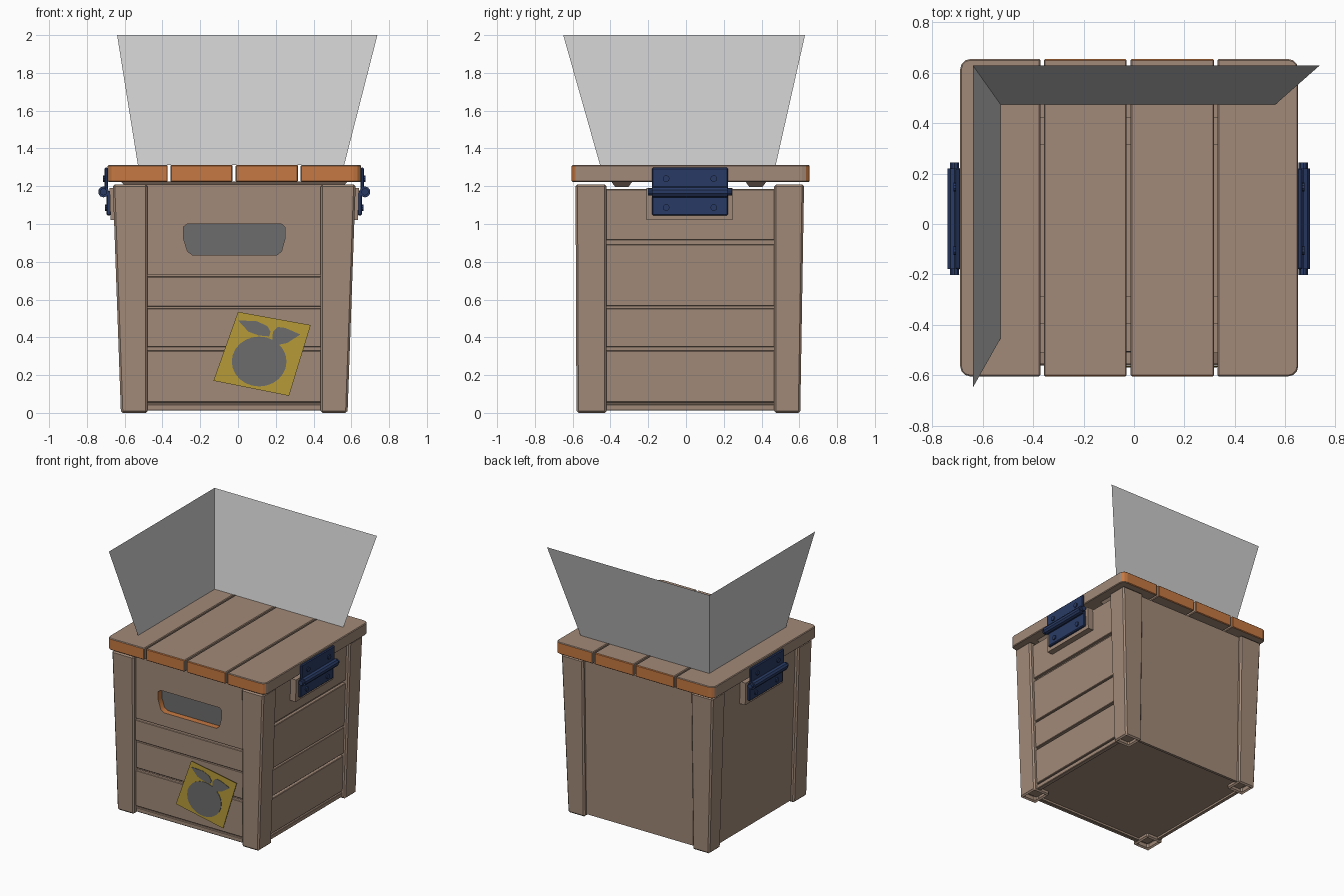
import bpy, bmesh, math
from mathutils import Matrix

if "Cube" in bpy.data.objects:
    bpy.data.objects.remove(bpy.data.objects["Cube"])

CX = -0.02      # middle of the crate in x
H = 1.21        # height of the walls


def mat(name, rgb):
    m = bpy.data.materials.new(name)
    m.diffuse_color = (*rgb, 1)
    m.use_nodes = True
    m.node_tree.nodes["Principled BSDF"].inputs["Base Color"].default_value = m.diffuse_color
    return m


BROWN = mat("weathered wood", (0.36, 0.255, 0.19))
ORANGE = mat("fresh cut wood", (0.56, 0.19, 0.055))
BLUE = mat("blue metal", (0.022, 0.043, 0.13))
YELLOW = mat("label yellow", (0.47, 0.33, 0.04))
LIGHT = mat("light grey sheet", (0.61, 0.61, 0.61))
DARK = mat("dark grey", (0.15, 0.15, 0.15))


def add(name, mesh, *mats):
    ob = bpy.data.objects.new(name, mesh)
    bpy.context.collection.objects.link(ob)
    mesh.materials.clear()
    for m in mats:
        mesh.materials.append(m)
    return ob


def frustum(name, bottom, top, z0, z1, mats, rule=None, bevel=0.0, hollow=False):
    """Box between two rectangles (x0, x1, y0, y1); rule picks faces for the second material."""
    bm = bmesh.new()
    rings = []
    for (x0, x1, y0, y1), z in ((bottom, z0), (top, z1)):
        x0, x1, y0, y1 = min(x0, x1), max(x0, x1), min(y0, y1), max(y0, y1)
        rings.append([bm.verts.new(p) for p in
                      ((x0, y0, z), (x1, y0, z), (x1, y1, z), (x0, y1, z))])
    a, b = rings
    base = bm.faces.new(a[::-1])
    bm.faces.new(b)
    for i in range(4):
        j = (i + 1) % 4
        bm.faces.new((a[i], a[j], b[j], b[i]))
    bm.normal_update()
    if rule:
        for f in bm.faces:
            f.material_index = int(rule(f.normal))
    if hollow:      # recess in the foot
        bmesh.ops.inset_region(bm, faces=[base], thickness=0.03)
        rim = bmesh.ops.extrude_face_region(bm, geom=[base])
        verts = [g for g in rim["geom"] if isinstance(g, bmesh.types.BMVert)]
        bmesh.ops.translate(bm, vec=(0, 0, 0.05), verts=verts)
        if base.is_valid:
            bm.faces.remove(base)
    me = bpy.data.meshes.new(name)
    bm.to_mesh(me)
    bm.free()
    ob = add(name, me, *mats)
    if bevel:
        mod = ob.modifiers.new("soft edge", "BEVEL")
        mod.width, mod.segments, mod.limit_method = bevel, 1, "ANGLE"
        mod.angle_limit = math.radians(50)
    return ob


def box(name, x0, x1, y0, y1, z0, z1, mats, **kw):
    return frustum(name, (x0, x1, y0, y1), (x0, x1, y0, y1), z0, z1, mats, **kw)


def cutout(name, loops, y, depth, *mats):
    """Upright board facing the front, from outlines in x and z; inner outlines become holes."""
    cu = bpy.data.curves.new(name, "CURVE")
    cu.dimensions, cu.fill_mode, cu.extrude = "2D", "BOTH", depth / 2
    for pts in loops:
        sp = cu.splines.new("POLY")
        sp.points.add(len(pts) - 1)
        for p, (x, z) in zip(sp.points, pts):
            p.co = (x, z, 0, 1)
        sp.use_cyclic_u = True
    tmp = bpy.data.objects.new(name, cu)
    bpy.context.collection.objects.link(tmp)
    dg = bpy.context.evaluated_depsgraph_get()
    me = bpy.data.meshes.new_from_object(tmp.evaluated_get(dg))
    bpy.data.objects.remove(tmp)
    me.transform(Matrix.Translation((0, y + depth / 2, 0)) @ Matrix.Rotation(math.pi / 2, 4, "X"))
    return add(name, me, *mats)


def wall_x(z):
    return 0.575 + 0.04 * z / H     # half width of the tapered body at height z


# Corner posts with hollow feet and fresh cut tops
for side, sn in ((-1, "left"), (1, "right")):
    for yo0, yo1, yi, fn in ((-0.58, -0.585, -0.42, "front"), (0.605, 0.625, 0.467, "back")):
        xi = CX + side * 0.458
        frustum(f"{fn}_{sn}_post", (CX + side * 0.60, xi, yo0, yi),
                (CX + side * 0.643, xi, yo1, yi), 0, H, (BROWN, ORANGE),
                rule=lambda n: n.z > 0.9, bevel=0.012, hollow=True)

# Plain back and left walls
frustum("back_wall", (-0.5, 0.46, 0.56, 0.58), (-0.5, 0.46, 0.58, 0.6), 0.015, 1.2, (BROWN,))
frustum("left_wall", (CX - 0.575, CX - 0.55, -0.44, 0.48),
        (CX - 0.613, CX - 0.59, -0.44, 0.48), 0.015, 1.185, (BROWN,))

# Planked right wall on a thin backing
frustum("right_backing", (CX + 0.54, CX + 0.55, -0.44, 0.48),
        (CX + 0.575, CX + 0.59, -0.44, 0.48), 0.015, 1.18, (BROWN,))
for i, (z0, z1) in enumerate(((0.012, 0.046), (0.056, 0.33), (0.348, 0.553), (0.565, 0.892), (0.915, 1.185))):
    a, b = CX + wall_x(z0), CX + wall_x(z1)
    frustum(f"right_plank_{i}", (a - 0.03, a, -0.44, 0.48), (b - 0.03, b, -0.44, 0.48),
            z0, z1, (BROWN,), bevel=0.004)

# Planked front wall, lower planks alternating slightly in depth
box("front_backing", -0.5, 0.46, -0.53, -0.515, 0.015, 0.75, (BROWN,))
for i, (z0, z1, y) in enumerate(((0.012, 0.046, -0.55), (0.056, 0.33, -0.553),
                                 (0.348, 0.553, -0.55), (0.563, 0.722, -0.562))):
    box(f"front_plank_{i}", -0.5, 0.46, y, -0.52, z0, z1, (BROWN,), bevel=0.004)

# Top front plank with the hand hole, and the dark sheet behind it
hole = [(-.268, 1.0), (.23, 1.0), (.248, .985), (.248, .92), (.23, .855),
        (.205, .835), (-.24, .835), (-.267, .855), (-.288, .92), (-.288, .985)]
plank = cutout("handle_plank", [[(-.5, .732), (.46, .732), (.46, H), (-.5, H)], hole],
               -0.555, 0.045, BROWN, ORANGE)
for f in plank.data.polygons:
    c = f.center
    f.material_index = int(abs(f.normal.y) < 0.5 and 0.8 < c.z < 1.05 and abs(c.x) < 0.35)
box("handle_backing", -0.32, 0.28, -0.509, -0.505, 0.8, 1.03, (DARK,))

# Floor
box("floor", CX - 0.56, CX + 0.56, -0.54, 0.57, 0.03, 0.05, (BROWN,))

# Lid planks with fresh cut ends and chamfered outer corners
lid = ((-0.69, -0.372), (-0.358, -0.029), (-0.013, 0.318), (0.332, 0.652))
for i, (x0, x1) in enumerate(lid):
    corner = {0: -1, 3: 1}.get(i)
    ob = box(f"lid_plank_{i}", x0, x1, -0.605, 0.655, 1.223, 1.312, (BROWN, ORANGE))
    bm = bmesh.new()
    bm.from_mesh(ob.data)
    if corner:
        outer = [e for e in bm.edges if abs(e.verts[0].co.z - e.verts[1].co.z) > 0.05
                 and (e.verts[0].co.x - (x0 + x1) / 2) * corner > 0]
        bmesh.ops.bevel(bm, geom=outer, offset=0.04, segments=3, profile=0.5, affect="EDGES")
    bm.normal_update()
    for f in bm.faces:
        f.material_index = int(abs(f.normal.y) > 0.3)
    bm.to_mesh(ob.data)
    bm.free()
    mod = ob.modifiers.new("soft edge", "BEVEL")
    mod.width, mod.segments, mod.angle_limit = 0.005, 1, math.radians(50)

# Battens under the lid
for i, y in enumerate((-0.34, 0.37)):
    frustum(f"lid_batten_{i}", (CX - 0.57, CX + 0.57, y - 0.035, y + 0.035),
            (CX - 0.6, CX + 0.6, y - 0.055, y + 0.055), 1.196, 1.224, (BROWN, ORANGE),
            rule=lambda n: abs(n.x) > 0.5)


def rod(name, x, y, z, r1, r2, length, axis):
    bm = bmesh.new()
    bmesh.ops.create_cone(bm, cap_ends=True, segments=10, radius1=r1, radius2=r2, depth=length)
    me = bpy.data.meshes.new(name)
    bm.to_mesh(me)
    bm.free()
    angle = math.pi / 2
    me.transform(Matrix.Translation((x, y, z)) @ Matrix.Rotation(angle, 4, axis))
    return add(name, me, BLUE)


# Hinges with their mounting boards, on both sides
for s, sn in ((-1, "left"), (1, "right")):
    frustum(f"{sn}_hinge_board", (CX + s * 0.59, CX + s * 0.655, -0.21, 0.247),
            (CX + s * 0.59, CX + s * 0.66, -0.21, 0.247), 1.02, 1.19, (BROWN, ORANGE),
            rule=lambda n: abs(n.y) > 0.5)
    box(f"{sn}_hinge_upper_plate", CX + s * 0.668, CX + s * 0.688, -0.18, 0.222, 1.18, 1.298,
        (BLUE,), bevel=0.006)
    box(f"{sn}_hinge_lower_plate", CX + s * 0.652, CX + s * 0.676, -0.18, 0.222, 1.045, 1.175,
        (BLUE,), bevel=0.006)
    rod(f"{sn}_hinge_barrel", CX + s * 0.692, 0.021, 1.17, 0.029, 0.029, 0.40, "X")
    rod(f"{sn}_hinge_pin", CX + s * 0.692, 0.021, 1.17, 0.019, 0.019, 0.445, "X")
    for j, (y, z) in enumerate(((-0.105, 1.24), (0.147, 1.24), (-0.105, 1.087), (0.147, 1.087))):
        x = CX + s * (0.69 if z > 1.17 else 0.678)
        rod(f"{sn}_hinge_screw_{j}", x, y, z, 0.018, 0.018, 0.012, "Y")

# Label with a round fruit and two leaves
cutout("label", [[(0.0, .535), (.385, .465), (.27, .09), (-.13, .17)]], -0.567, 0.004, YELLOW)
ring = [(0.112 + 0.145 * math.cos(t * math.tau / 24), 0.272 + 0.132 * math.sin(t * math.tau / 24))
        for t in range(24)]
cutout("label_fruit", [ring], -0.57, 0.003, DARK)
cutout("label_leaf_left", [[(0.0, .49), (.10, .485), (.155, .46), (.172, .43), (.165, .405),
                            (.11, .41), (.055, .43)]], -0.57, 0.003, DARK)
cutout("label_leaf_right", [[(.18, .375), (.185, .43), (.21, .455), (.25, .45), (.33, .415),
                             (.26, .37), (.21, .36)]], -0.57, 0.003, DARK)

# Two leaning sheets standing on the lid
me = bpy.data.meshes.new("leaning_sheets")
me.from_pydata([(-.53, -.455, 1.312), (-.53, .475, 1.312), (.562, .475, 1.312),
                (-.64, -.65, 2.0), (-.64, .63, 2.0), (.738, .63, 2.0)], [],
               [(0, 1, 4, 3), (1, 2, 5, 4)])
me.flip_normals()
add("leaning_sheets", me, LIGHT)
